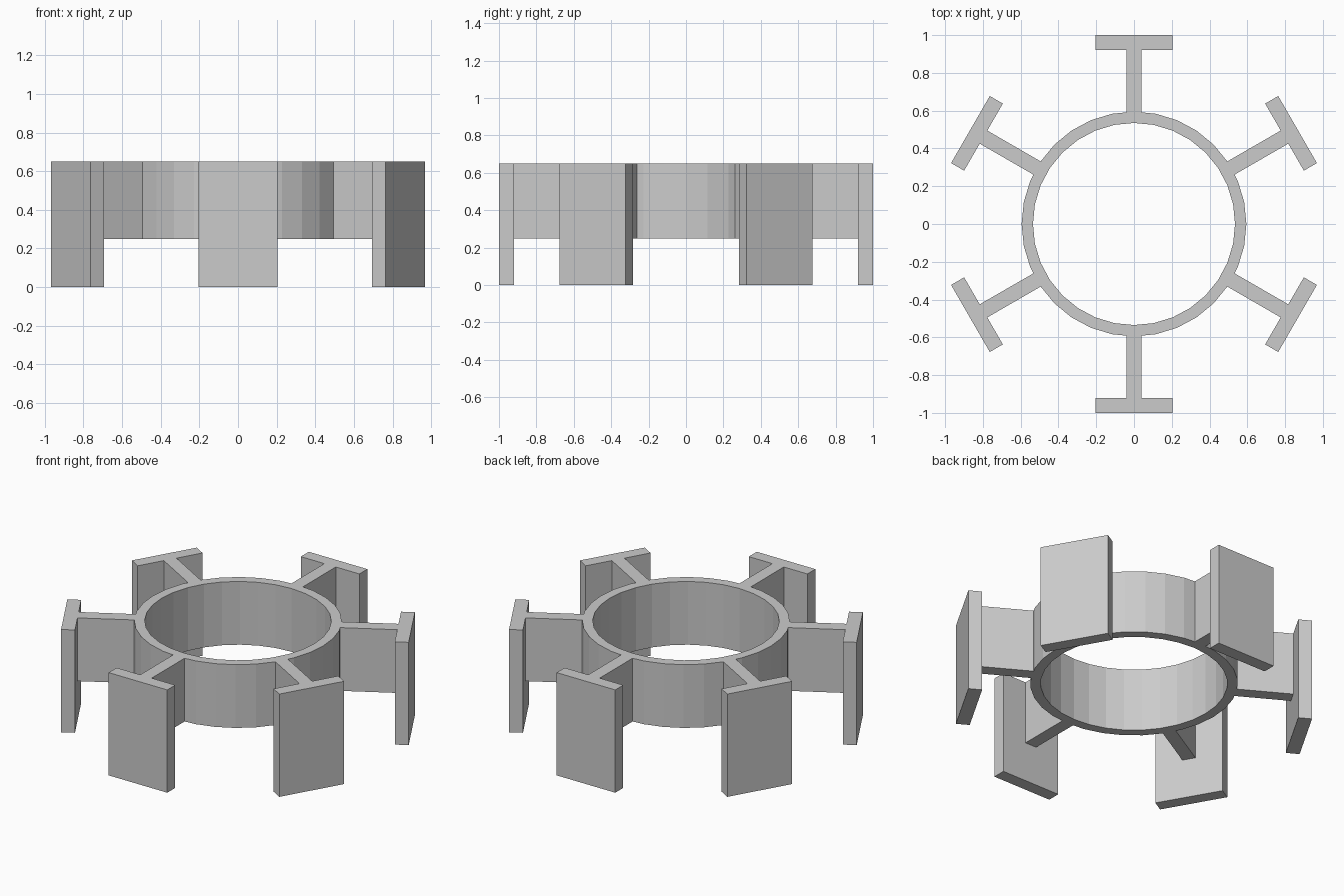
import bpy, bmesh, math
from mathutils import Matrix

if "Cube" in bpy.data.objects:
    bpy.data.objects.remove(bpy.data.objects["Cube"])

TOP, RING_BOTTOM = 0.65, 0.25
SIDES = 32

grey = bpy.data.materials.new("light grey")
grey.diffuse_color = (0.6, 0.6, 0.6, 1)
grey.use_nodes = True
grey.node_tree.nodes["Principled BSDF"].inputs["Base Color"].default_value = grey.diffuse_color


def add_object(name, bm):
    bmesh.ops.recalc_face_normals(bm, faces=bm.faces)
    mesh = bpy.data.meshes.new(name)
    bm.to_mesh(mesh)
    bm.free()
    mesh.materials.append(grey)
    obj = bpy.data.objects.new(name, mesh)
    bpy.context.collection.objects.link(obj)
    return obj


def radial_box(name, r0, r1, width, z0, z1, angle):
    """Box spanning r0..r1 outward from the centre, turned to the given angle."""
    bm = bmesh.new()
    place = (Matrix.Rotation(angle, 4, 'Z')
             @ Matrix.Translation(((r0 + r1) / 2, 0, (z0 + z1) / 2))
             @ Matrix.Diagonal((r1 - r0, width, z1 - z0, 1)))
    bmesh.ops.create_cube(bm, size=1, matrix=place)
    return add_object(name, bm)


# Central ring: rectangular wall section swept around the axis
bm = bmesh.new()
section = [(0.535, RING_BOTTOM), (0.595, RING_BOTTOM), (0.595, TOP), (0.535, TOP)]
loops = []
for i in range(SIDES):
    a = 2 * math.pi * i / SIDES
    loops.append([bm.verts.new((r * math.cos(a), r * math.sin(a), z)) for r, z in section])
for i in range(SIDES):
    p, q = loops[i], loops[(i + 1) % SIDES]
    for k in range(4):
        n = (k + 1) % 4
        bm.faces.new((p[k], q[k], q[n], p[n]))
add_object("central_ring", bm)

# Six spokes, each ending in a tall flat foot that reaches the ground
for i in range(6):
    angle = math.radians(30 + 60 * i)
    radial_box(f"spoke_{i + 1}", 0.565, 0.925, 0.08, RING_BOTTOM, TOP, angle)
    radial_box(f"foot_plate_{i + 1}", 0.92, 1.0, 0.41, 0, TOP, angle)
